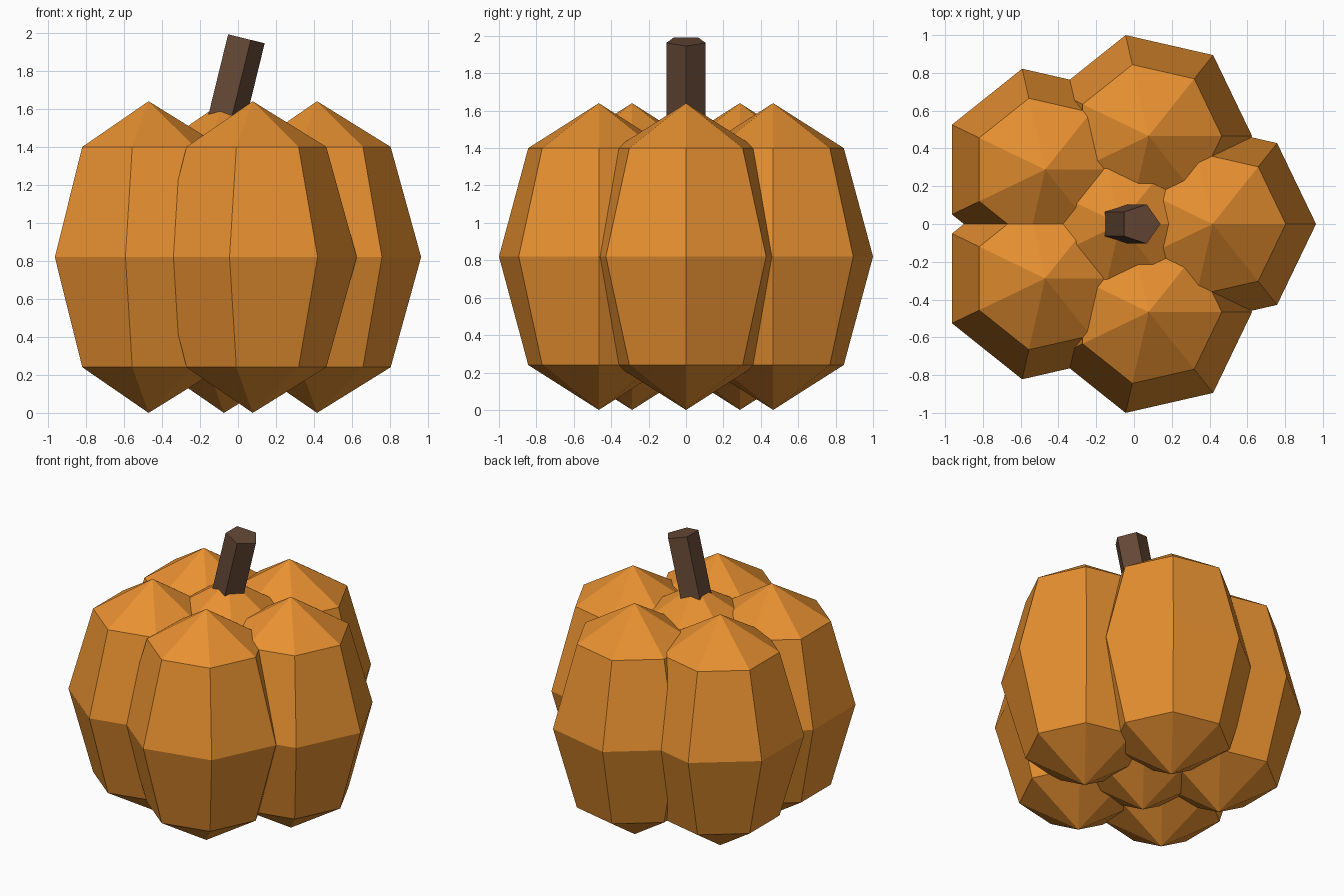
import bpy, math

if "Cube" in bpy.data.objects:
    bpy.data.objects.remove(bpy.data.objects["Cube"])


def material(name, color):
    m = bpy.data.materials.new(name)
    m.diffuse_color = color
    m.use_nodes = True
    m.node_tree.nodes["Principled BSDF"].inputs["Base Color"].default_value = m.diffuse_color
    return m


orange = material("pumpkin_skin", (0.8, 0.28, 0.03, 1))
brown = material("stem_bark", (0.13, 0.065, 0.037, 1))

R = 0.5477      # lobe radius
HALF_H = 0.82   # lobe half height
RING = 0.49     # distance of outer lobes from the middle
CX = -0.074     # middle of the lobe ring


def lobe(name, x, y):
    # seven-sided low-poly sphere stretched upwards
    bpy.ops.mesh.primitive_uv_sphere_add(segments=7, ring_count=4, radius=1,
                                         location=(x, y, HALF_H))
    ob = bpy.context.object
    ob.name = name
    ob.scale = (R, R, HALF_H)
    # point one corner of the seven-sided outline along +x
    v = max(ob.data.vertices, key=lambda p: (round(p.co.xy.length, 3), p.co.x))
    ang = math.atan2(v.co.y, v.co.x)
    for p in ob.data.vertices:
        x0, y0 = p.co.x, p.co.y
        p.co.x = x0 * math.cos(ang) + y0 * math.sin(ang)
        p.co.y = y0 * math.cos(ang) - x0 * math.sin(ang)
    ob.data.materials.append(orange)


# middle lobe and five lobes around it
lobe("center_lobe", CX, 0)
for i in range(5):
    a = math.radians(72 * i)
    lobe(f"outer_lobe_{i + 1}", CX + RING * math.cos(a), RING * math.sin(a))

# five-sided stem leaning towards +x
TILT, LENGTH, SR = 0.24, 0.55, 0.1095
top_x, top_z = 0.034, 1.971
bpy.ops.mesh.primitive_cylinder_add(
    vertices=5, radius=SR, depth=LENGTH,
    location=(top_x - math.sin(TILT) * LENGTH / 2, 0,
              top_z - math.cos(TILT) * LENGTH / 2),
    rotation=(0, TILT, 0))
stem = bpy.context.object
stem.name = "stem"
stem.data.materials.append(brown)
# turn the cross-section so a corner faces +x
for p in stem.data.vertices:
    p.co.x, p.co.y = p.co.y, -p.co.x
